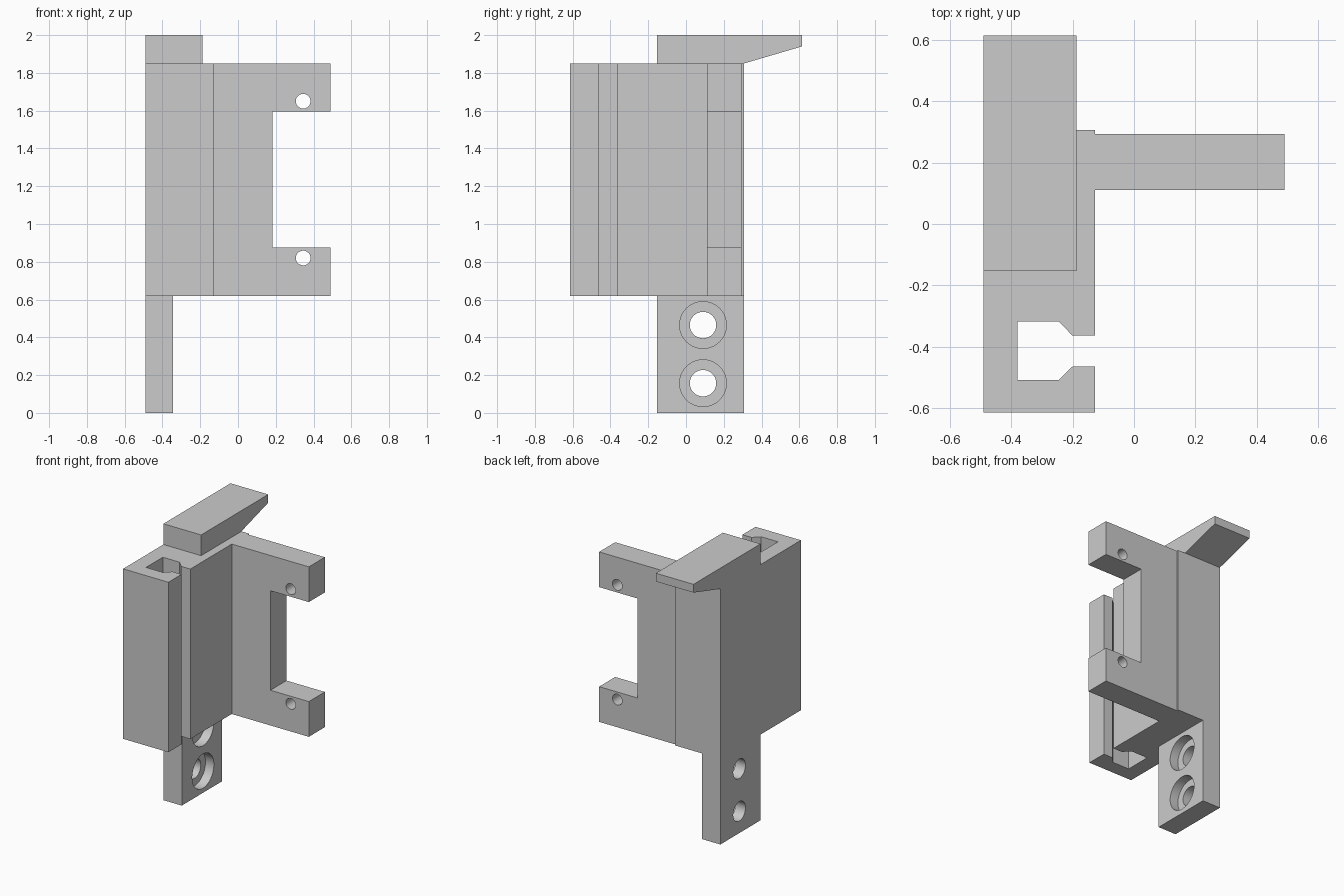
import bpy, bmesh
from math import radians
from mathutils import Matrix, Vector

if "Cube" in bpy.data.objects:
    bpy.data.objects.remove(bpy.data.objects["Cube"])


def prism(name, profile, axis, lo, hi):
    """Extrude a 2D profile along z (profile = x, y) or x (profile = y, z)."""
    bm = bmesh.new()
    place = (lambda a, b: (a, b, lo)) if axis == 'Z' else (lambda a, b: (lo, a, b))
    face = bm.faces.new([bm.verts.new(place(a, b)) for a, b in profile])
    ext = bmesh.ops.extrude_face_region(bm, geom=[face])
    step = Vector((0, 0, hi - lo)) if axis == 'Z' else Vector((hi - lo, 0, 0))
    bmesh.ops.translate(bm, vec=step, verts=[g for g in ext['geom'] if isinstance(g, bmesh.types.BMVert)])
    return finish(name, bm)


def rod(name, centre, radius, depth, axis, segments=40):
    bm = bmesh.new()
    turn = Matrix.Rotation(radians(90), 4, 'Y' if axis == 'X' else 'X')
    bmesh.ops.create_cone(bm, cap_ends=True, segments=segments, radius1=radius, radius2=radius,
                          depth=depth, matrix=Matrix.Translation(centre) @ turn)
    return finish(name, bm)


def finish(name, bm):
    bmesh.ops.recalc_face_normals(bm, faces=bm.faces)
    mesh = bpy.data.meshes.new(name)
    bm.to_mesh(mesh)
    bm.free()
    ob = bpy.data.objects.new(name, mesh)
    bpy.context.collection.objects.link(ob)
    return ob


def combine(target, other, operation):
    mod = target.modifiers.new(other.name, 'BOOLEAN')
    mod.operation, mod.solver, mod.object = operation, 'EXACT', other
    bpy.context.view_layer.objects.active = target
    bpy.ops.object.modifier_apply(modifier=mod.name)
    bpy.data.objects.remove(other)


def rect(a0, b0, a1, b1):
    return [(a0, b0), (a1, b0), (a1, b1), (a0, b1)]


LEFT, BACK, END = -0.49, 0.307, 0.614

# Body with chamfered vertical slot and side flange
bracket = prism("bracket_body", [
    (LEFT, -END), (-0.127, -END), (-0.127, -0.464), (-0.2, -0.464), (-0.246, -0.509),
    (-0.38, -0.509), (-0.38, -0.317), (-0.246, -0.317), (-0.2, -0.364), (-0.127, -0.364),
    (-0.127, 0.11), (0.49, 0.11), (0.49, 0.293), (-0.127, 0.293), (-0.127, BACK), (LEFT, BACK)],
    'Z', 0.62, 1.85)

# Window that leaves two flange arms
combine(bracket, prism("flange_window", rect(0.183, 0.0, 0.6, 0.4), 'Z', 0.875, 1.595), 'DIFFERENCE')

# Lower mounting tab and top overhanging latch
combine(bracket, prism("mounting_tab", rect(-0.153, 0, BACK, 0.62), 'X', LEFT, -0.343), 'UNION')
combine(bracket, prism("top_latch", [(-0.153, 1.85), (BACK, 1.85), (END, 1.94), (END, 2.0), (-0.153, 2.0)],
                       'X', LEFT, -0.188), 'UNION')

# Pin holes through the flange arms
for z in (0.82, 1.65):
    combine(bracket, rod("pin_hole", (0.345, 0.2, z), 0.039, 0.4, 'Y'), 'DIFFERENCE')

# Counterbored screw holes in the tab
for z in (0.157, 0.465):
    combine(bracket, rod("screw_hole", (-0.42, 0.09, z), 0.07, 0.4, 'X'), 'DIFFERENCE')
    combine(bracket, rod("counterbore", (-0.31, 0.09, z), 0.124, 0.2, 'X'), 'DIFFERENCE')

bracket.select_set(True)
bpy.context.view_layer.objects.active = bracket
bpy.ops.object.shade_smooth_by_angle(angle=radians(30))
